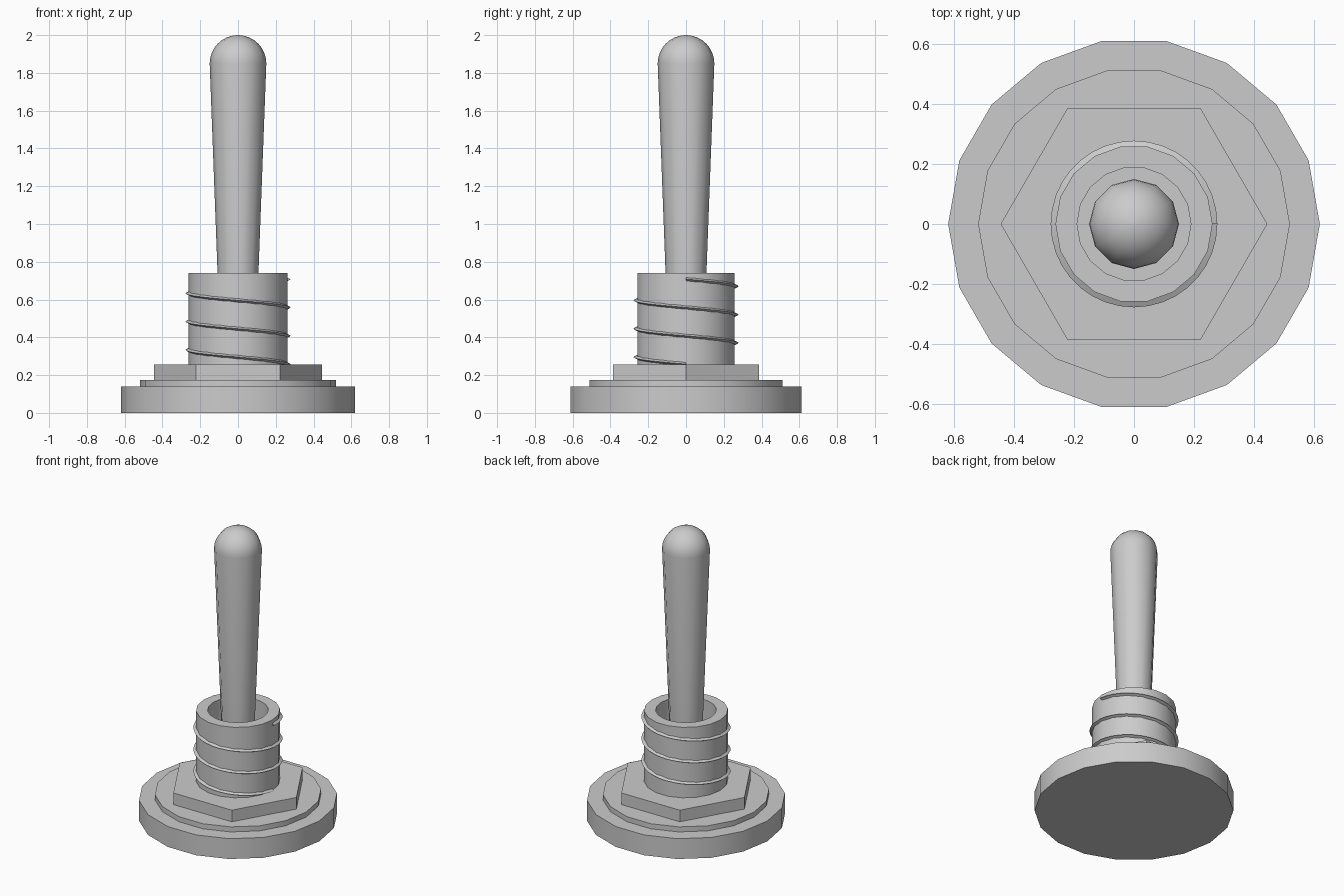
import bpy, bmesh, math

cube = bpy.data.objects.get("Cube")
if cube:
    bpy.data.objects.remove(cube, do_unlink=True)

metal = bpy.data.materials.new("grey metal")
GREY = (0.6, 0.6, 0.6, 1)
metal.diffuse_color = GREY
metal.use_nodes = True
metal.node_tree.nodes["Principled BSDF"].inputs["Base Color"].default_value = GREY


def finish(name, bm):
    bmesh.ops.recalc_face_normals(bm, faces=bm.faces)
    mesh = bpy.data.meshes.new(name)
    bm.to_mesh(mesh)
    bm.free()
    mesh.materials.append(metal)
    obj = bpy.data.objects.new(name, mesh)
    bpy.context.collection.objects.link(obj)
    bpy.ops.object.select_all(action='DESELECT')
    obj.select_set(True)
    bpy.context.view_layer.objects.active = obj
    bpy.ops.object.shade_smooth_by_angle(angle=math.radians(35))
    return obj


def bridge(bm, rings, closed=True):
    """Join neighbouring rings of vertices with quads."""
    for a, b in zip(rings, rings[1:]):
        n = len(a)
        for i in range(n):
            j = (i + 1) % n
            bm.faces.new((a[i], a[j], b[j], b[i]))


def lathe(name, profile, sides):
    """Turn (radius, height) points about z; both ends are capped."""
    bm = bmesh.new()
    rings = []
    for r, z in profile:
        rings.append([bm.verts.new((r * math.cos(t), r * math.sin(t), z))
                      for t in (math.tau * i / sides for i in range(sides))])
    bridge(bm, rings)
    bm.faces.new(rings[0])
    bm.faces.new(rings[-1])
    return finish(name, bm)


# Stacked base: plate, washer and hexagonal nut
for name, radius, low, high, sides in (
        ("base_plate", 0.62, 0, 0.14, 18),
        ("washer", 0.52, 0.14, 0.175, 18),
        ("hex_nut", 0.445, 0.175, 0.255, 6)):
    lathe(name, [(radius, low), (radius, high)], sides)

# Hollow sleeve with an open top
lathe("sleeve", [(0.262, 0.25), (0.262, 0.74), (0.19, 0.74), (0.19, 0.26)], 18)

# Tapered lever with a domed tip
TIP, DOME_Z = 0.15, 1.85
dome = [(TIP * math.cos(a), DOME_Z + TIP * math.sin(a))
        for a in (math.radians(d) for d in range(0, 90, 11))]
lathe("lever", [(0.09, 0.255)] + dome, 12)

# Screw thread: a ridge climbing three turns around the sleeve
TURNS, STEPS = 3, 36
bm = bmesh.new()
sections = []
for i in range(TURNS * STEPS + 1):
    t = -math.tau * i / STEPS
    z = 0.258 + 0.15 * i / STEPS
    sections.append([bm.verts.new((r * math.cos(t), r * math.sin(t), z + dz))
                     for r, dz in ((0.25, -0.014), (0.278, 0), (0.25, 0.014))])
bridge(bm, sections)
bm.faces.new(sections[0])
bm.faces.new(sections[-1])
finish("screw_thread", bm)
